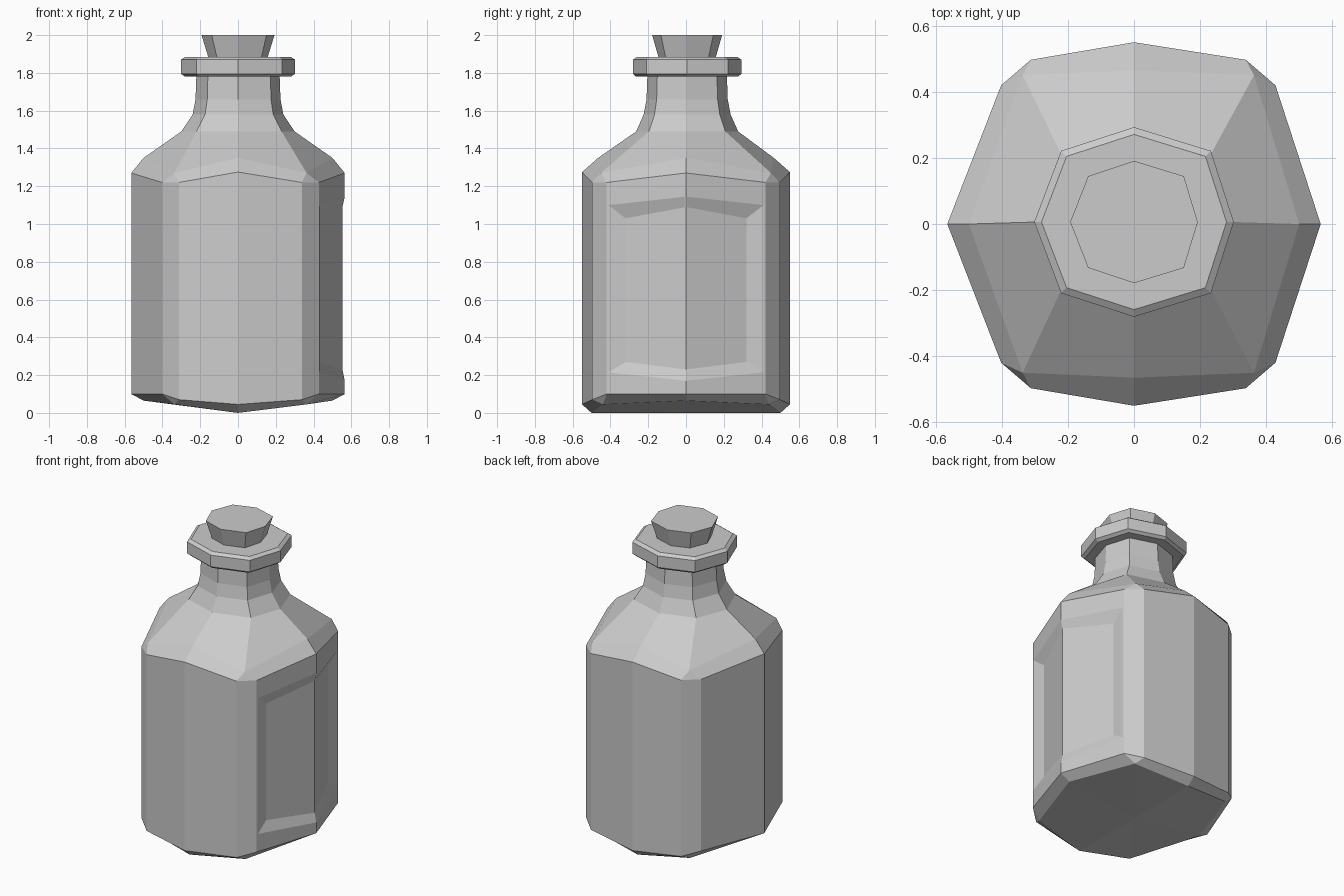
import bpy, bmesh

cube = bpy.data.objects.get("Cube")
if cube:
    bpy.data.objects.remove(cube)

grey = bpy.data.materials.new("plain_grey")
grey.use_nodes = True
colour = (0.6, 0.6, 0.6, 1)
grey.diffuse_color = colour
grey.node_tree.nodes["Principled BSDF"].inputs["Base Color"].default_value = colour


def ring(side, front, a, b, shift=(0.0, 0.0)):
    """Twelve points: side=(x, z), front=(y, z), a and b=(x, y, z) cut each corner."""
    dx, dy = shift
    pts = []
    for sx, sy, (p, q) in ((1, 1, (a, b)), (-1, 1, (b, a)), (-1, -1, (a, b)), (1, -1, (b, a))):
        if sx == sy:
            pts.append((sx * side[0], dy, side[1]))
        else:
            pts.append((0, sy * front[0] + dy, front[1]))
        pts += [(sx * c[0] + dx, sy * c[1] + dy, c[2]) for c in (p, q)]
    return pts


def octagon(rx, ry, z, k=0.75):
    c = (rx * k, ry * k, z)
    return ring((rx, z), (ry, z), c, c, (0.006, 0.006))


def add_face(bm, pts):
    verts = [bm.verts.new(p) for p in pts]
    bm.faces.new(verts)


def loft(bm, rings, skip=()):
    for level, (low, high) in enumerate(zip(rings, rings[1:])):
        for i in range(12):
            j = (i + 1) % 12
            if (level, i) not in skip:
                add_face(bm, (low[i], low[j], high[j], high[i]))


def cap(bm, pts, centre):
    for p, q in zip(pts, pts[1:] + pts[:1]):
        add_face(bm, (p, q, centre))


def finish(bm, name):
    bmesh.ops.remove_doubles(bm, verts=bm.verts, dist=0.0005)
    bmesh.ops.dissolve_degenerate(bm, edges=bm.edges, dist=0.0001)
    bmesh.ops.recalc_face_normals(bm, faces=bm.faces)
    mesh = bpy.data.meshes.new(name)
    bm.to_mesh(mesh)
    bm.free()
    mesh.materials.append(grey)
    bpy.context.collection.objects.link(bpy.data.objects.new(name, mesh))


# Bottle body: keeled base, faceted walls, shoulders and neck
off = (0.013, 0)
base_corner = (0.35, 0.44, 0.045)
shoulder_corner = (0.35, 0.45, 1.27)
foot = ring((0.5, 0.065), (0.5, 0), base_corner, base_corner, off)
wall_low = ring((0.565, 0.1), (0.55, 0.045), (0.415, 0.42, 0.1), (0.325, 0.497, 0.07), off)
wall_high = ring((0.565, 1.27), (0.55, 1.275), (0.415, 0.42, 1.22), (0.325, 0.497, 1.22), off)
shoulder = ring((0.5, 1.35), (0.465, 1.35), shoulder_corner, shoulder_corner, off)
rings = [foot, wall_low, wall_high, shoulder,
         octagon(0.3, 0.27, 1.49), octagon(0.24, 0.23, 1.58),
         octagon(0.225, 0.215, 1.66), octagon(0.22, 0.21, 1.8)]
body = bmesh.new()
loft(body, rings, skip={(1, 0), (1, 11)})
cap(body, foot, (0, 0, 0))

# Recessed label panel folded over the two +x walls
for s, i in ((1, 1), (-1, 11)):
    outline = [wall_low[0], wall_low[i], wall_high[i], wall_high[0]]
    frame = [(0.565, 0, 0.17), (0.431, s * 0.41, 0.215),
             (0.431, s * 0.41, 1.1), (0.565, 0, 1.145)]
    inset = [(0.553, 0, 0.23), (0.427, s * 0.32, 0.27),
             (0.427, s * 0.32, 1.03), (0.553, 0, 1.09)]
    for outer, inner in ((outline, frame), (frame, inset)):
        for k in range(3):
            add_face(body, (outer[k], outer[k + 1], inner[k + 1], inner[k]))
    add_face(body, inset)
finish(body, "bottle_body")

# Lip around the mouth and the tapered stopper
for name, levels in (
        ("bottle_lip", ((0.28, 0.27, 1.78), (0.302, 0.287, 1.795),
                        (0.302, 0.287, 1.87), (0.28, 0.265, 1.885))),
        ("stopper", ((0.15, 0.145, 1.86), (0.193, 0.185, 2)))):
    part = bmesh.new()
    rings = [octagon(*level) for level in levels]
    loft(part, rings)
    cap(part, rings[0], (0, 0, levels[0][2]))
    cap(part, rings[-1], (0, 0, levels[-1][2]))
    finish(part, name)
